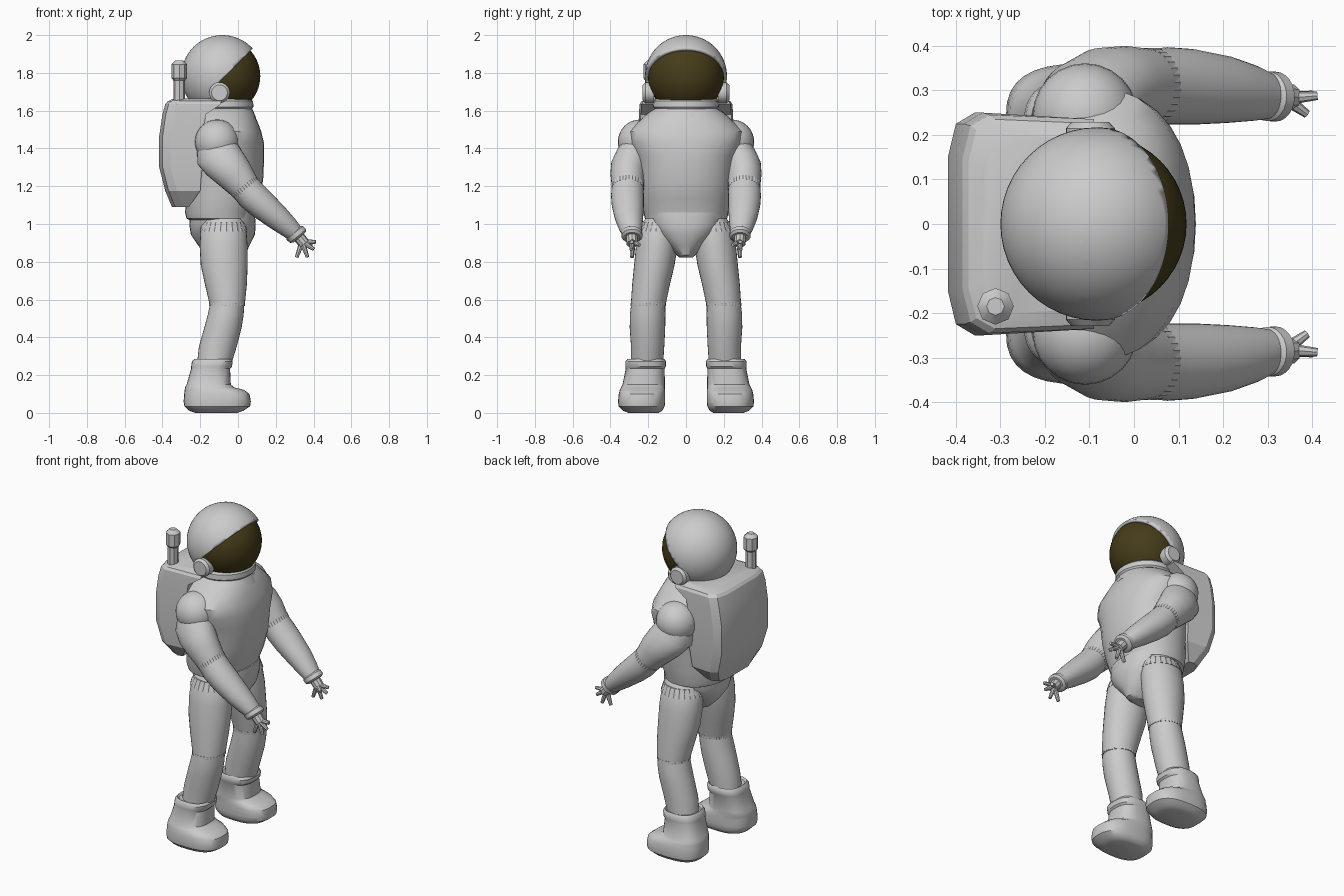
import bpy, bmesh, math
from mathutils import Vector, Matrix


def finish(name, bm, mirror=False, color=None, angle=35):
    bmesh.ops.recalc_face_normals(bm, faces=bm.faces)
    me = bpy.data.meshes.new(name)
    bm.to_mesh(me)
    bm.free()
    for p in me.polygons:
        p.use_smooth = True
    me.set_sharp_from_angle(angle=math.radians(angle))
    ob = bpy.data.objects.new(name, me)
    bpy.context.collection.objects.link(ob)
    if mirror:
        m = ob.modifiers.new("mirror", 'MIRROR')
        m.use_axis = (False, True, False)
    if color:
        mat = bpy.data.materials.new(name)
        mat.diffuse_color = color
        me.materials.append(mat)
    return ob


def skin(bm, rings):
    """Bridge equal-length vertex rings and cap both ends."""
    n = len(rings[0])
    for a, b in zip(rings, rings[1:]):
        for j in range(n):
            k = (j + 1) % n
            bm.faces.new((a[j], a[k], b[k], b[j]))
    bm.faces.new(rings[0])
    bm.faces.new(rings[-1])


def loft(name, secs, n=32, square=2, teeth=0, **kw):
    """Sections (x, y, z, rx, ry, tilt): super-ellipses tilted about y."""
    bm = bmesh.new()
    rings = []
    for s in secs:
        x, y, z, rx, ry = s[:5]
        t = math.radians(s[5]) if len(s) > 5 else 0
        ring = []
        for j in range(n):
            a = math.tau * j / n
            c, d = math.cos(a), math.sin(a)
            f = 1 + teeth * (j % 2)
            u = math.copysign(abs(c) ** (2 / square), c) * rx * f
            v = math.copysign(abs(d) ** (2 / square), d) * ry * f
            ring.append(bm.verts.new((x + u * math.cos(t), y + v, z + u * math.sin(t))))
        rings.append(ring)
    skin(bm, rings)
    return finish(name, bm, **kw)


def rod(bm, a, b, r1, r2, n=8):
    a, b = Vector(a), Vector(b)
    d = b - a
    mat = Matrix.Translation((a + b) / 2) @ d.to_track_quat('Z', 'Y').to_matrix().to_4x4()
    bmesh.ops.create_cone(bm, cap_ends=True, segments=n, radius1=r1, radius2=r2,
                          depth=d.length, matrix=mat)


# Helmet shell with a slanted face opening
HEAD = Vector((-0.083, 0, 1.783))
bm = bmesh.new()
bmesh.ops.create_uvsphere(bm, u_segments=48, v_segments=32, radius=0.217,
                          matrix=Matrix.Translation(HEAD))
cuts = [(Vector((0.065, 0, 1.915)), Vector((1, 0, -1)).normalized()),
        (Vector((-0.105, 0, 1.7)), Vector((1, 0, 0)))]
for co, no in cuts:
    bmesh.ops.bisect_plane(bm, geom=bm.verts[:] + bm.edges[:] + bm.faces[:],
                           plane_co=co, plane_no=no)
gone = [f for f in bm.faces
        if all((f.calc_center_median() - co).dot(no) > 0 for co, no in cuts)]
bmesh.ops.delete(bm, geom=gone, context='FACES')
helmet = finish("helmet", bm)
sol = helmet.modifiers.new("thickness", 'SOLIDIFY')
sol.thickness = 0.018
sol.offset = -1

# Visor
bm = bmesh.new()
bmesh.ops.create_uvsphere(bm, u_segments=48, v_segments=32, radius=0.201,
                          matrix=Matrix.Translation(HEAD))
bmesh.ops.bisect_plane(bm, geom=bm.verts[:] + bm.edges[:] + bm.faces[:],
                       plane_co=(-0.13, 0, 0), plane_no=(1, 0, 0), clear_inner=True)
finish("visor", bm, color=(0.06, 0.045, 0.01, 1))

# Ear discs
bm = bmesh.new()
rod(bm, (-0.098, 0.17, 1.695), (-0.098, 0.215, 1.695), 0.055, 0.055, 24)
rod(bm, (-0.098, 0.215, 1.695), (-0.098, 0.229, 1.695), 0.055, 0.042, 24)
finish("ear_disc", bm, mirror=True)

# Neck ring
loft("neck_ring", [(-0.083, 0, 1.56, .18, .19), (-0.083, 0, 1.595, .165, .172),
                   (-0.083, 0, 1.61, .158, .165), (-0.083, 0, 1.62, .165, .175),
                   (-0.083, 0, 1.65, .163, .172), (-0.083, 0, 1.663, .15, .158)])

# Torso and pelvis
loft("torso", [(-0.095, 0, 1.02, .16, .2), (-0.098, 0, 1.03, .175, .218),
               (-0.1, 0, 1.06, .18, .225), (-0.085, 0, 1.13, .192, .238),
               (-0.075, 0, 1.23, .208, .248), (-0.071, 0, 1.36, .21, .265),
               (-0.073, 0, 1.43, .21, .3), (-0.08, 0, 1.49, .203, .305),
               (-0.083, 0, 1.54, .187, .255), (-0.083, 0, 1.59, .165, .2),
               (-0.083, 0, 1.62, .14, .15)], square=2.25)
loft("pelvis", [(-0.082, 0, 1.06, .17, .2), (-0.082, 0, 1.0, .176, .195),
                (-0.08, 0, .945, .17, .16), (-0.075, 0, .885, .135, .095),
                (-0.06, 0, .835, .1, .05), (-0.06, 0, .822, .07, .035)], square=2.3)

# Shoulders and arms
bm = bmesh.new()
bmesh.ops.create_uvsphere(bm, u_segments=24, v_segments=16, radius=0.118,
                          matrix=Matrix.Translation((-0.11, 0.243, 1.435)))
finish("shoulder", bm, mirror=True)
loft("upper_arm", [(-.13, .25, 1.43, .10, .09, 30), (-.112, .27, 1.375, .118, .1, 30),
                   (-.07, .296, 1.32, .113, .1, 33), (-.02, .308, 1.265, .1, .092, 37),
                   (.035, .309, 1.197, .082, .084, 40)], mirror=True)
loft("elbow_pleats", [(.028, .309, 1.206, .082, .084, 40), (.044, .309, 1.186, .079, .084, 40)],
     n=64, teeth=.035, mirror=True)
loft("forearm", [(.038, .309, 1.193, .08, .084, 40), (.075, .31, 1.15, .082, .087, 43),
                 (.13, .308, 1.1, .078, .085, 46), (.21, .302, 1.032, .067, .075, 48),
                 (.27, .294, .98, .055, .062, 48), (.308, .287, .945, .045, .05, 48)],
     mirror=True)
loft("wrist_cuff", [(.292, .288, .96, .045, .046, 40), (.3, .287, .953, .056, .056, 40),
                    (.318, .286, .936, .056, .056, 40), (.326, .285, .929, .042, .042, 40)],
     n=24, mirror=True)

# Hands: palm, four fanned fingers, thumb
bm = bmesh.new()
rod(bm, (.315, .286, .94), (.352, .285, .895), .032, .03, 10)
tips = [(.412, .288, .905), (.402, .29, .866), (.368, .288, .824), (.31, .285, .823),
        (.388, .247, .888)]
for tip in tips:
    rod(bm, (.34, .282, .907), tip, .016, .0095)
finish("hand", bm, mirror=True)

# Legs
loft("thigh", [(-.075, .13, 1.03, .1, .085), (-.077, .142, .985, .12, .103),
               (-.076, .155, .88, .127, .11), (-.073, .168, .78, .124, .107),
               (-.064, .185, .68, .111, .1), (-.057, .2, .572, .093, .092)], mirror=True)
loft("hip_pleats", [(-.075, .14, 1.01, .105, .092), (-.077, .146, .96, .12, .105)],
     n=48, teeth=.05, mirror=True)
loft("knee_pleats", [(-.057, .199, .582, .093, .092), (-.058, .2, .566, .092, .092)],
     n=64, teeth=.03, mirror=True)
loft("calf", [(-.057, .2, .58, .09, .09), (-.065, .203, .52, .095, .094),
              (-.08, .204, .45, .099, .094), (-.107, .203, .35, .1, .088),
              (-.128, .207, .25, .09, .085)], mirror=True)

# Boots
loft("boot", [(-.134, .212, .275, .088, .088), (-.134, .212, .286, .098, .098),
              (-.136, .213, .272, .108, .107), (-.14, .214, .245, .108, .107),
              (-.145, .216, .235, .103, .103), (-.155, .224, .15, .117, .112),
              (-.15, .228, .135, .13, .116), (-.125, .231, .122, .157, .12),
              (-.112, .233, .1, .173, .123), (-.11, .235, .06, .178, .125),
              (-.11, .235, .035, .174, .122), (-.115, .23, .012, .145, .105),
              (-.115, .225, 0, .11, .08)], square=2.7, mirror=True)

# Backpack: chamfered cross-sections stacked in z (back x, half width, front x)
bm = bmesh.new()
rings = []
for z, back, w, front in [(1.09, -.35, .17, -.26), (1.175, -.385, .235, -.2),
                          (1.3, -.417, .25, -.19), (1.46, -.418, .25, -.19),
                          (1.58, -.4, .25, -.17), (1.635, -.385, .245, -.09),
                          (1.65, -.372, .235, -.09), (1.664, -.34, .2, -.11)]:
    half = [(back, w * .6), (back + .018, w * .9), (back + .06, w), (front, w * .96)]
    pts = half + [(x, -y) for x, y in reversed(half)]
    rings.append([bm.verts.new((x, y, z)) for x, y in pts])
skin(bm, rings)
finish("backpack", bm, angle=20)

# Antenna
bm = bmesh.new()
X, Y = -.311, -.185
for z0, z1, r0, r1 in [(1.62, 1.77, .031, .031), (1.76, 1.772, .031, .041),
                       (1.772, 1.845, .041, .041), (1.845, 1.866, .041, .02)]:
    rod(bm, (X, Y, z0), (X, Y, z1), r0, r1)
finish("antenna", bm)
